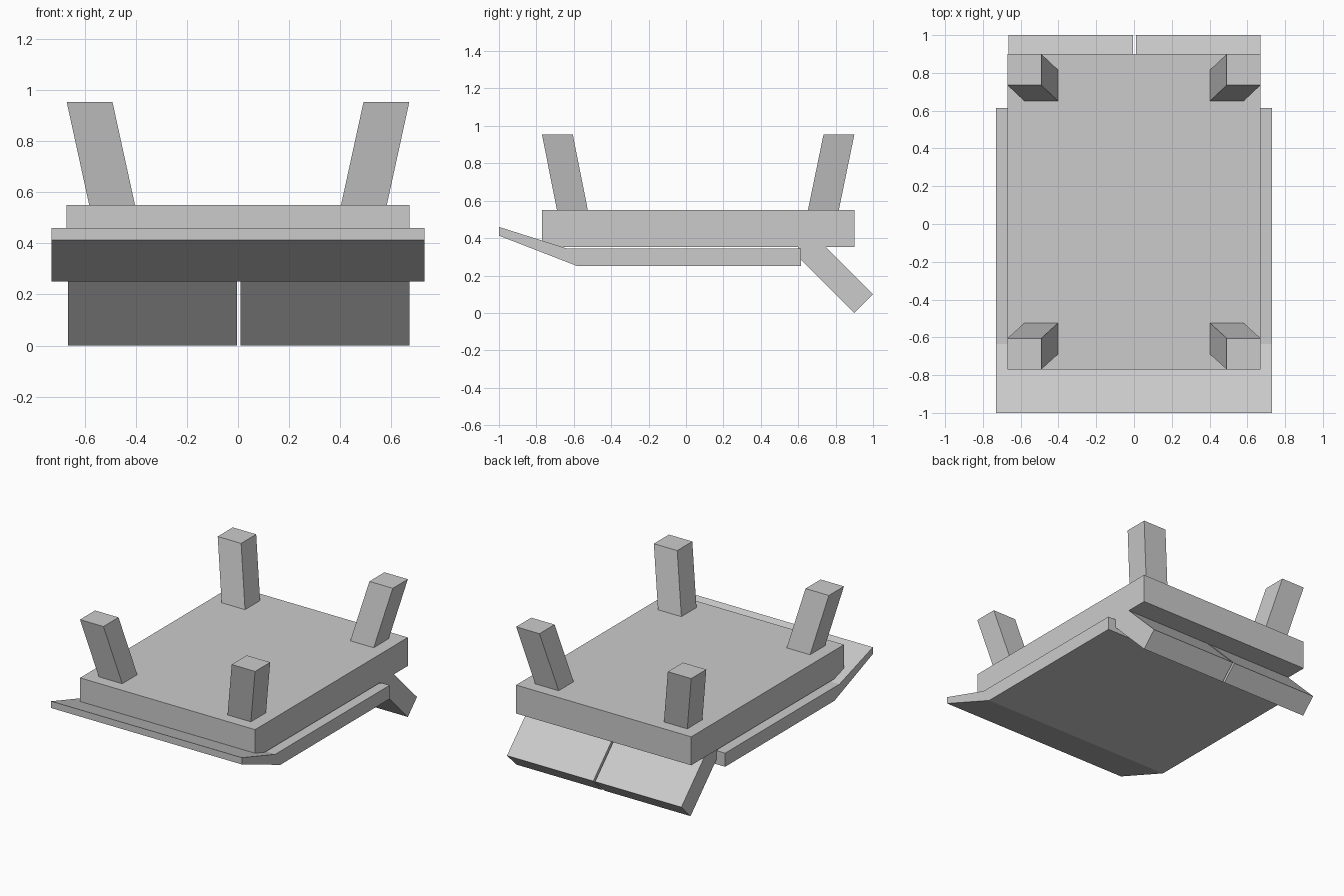
import bpy, bmesh

if "Cube" in bpy.data.objects:
    bpy.data.objects.remove(bpy.data.objects["Cube"])


def loft(name, bottom, top):
    """Solid between two matching closed loops of points."""
    bm = bmesh.new()
    a = [bm.verts.new(p) for p in bottom]
    b = [bm.verts.new(p) for p in top]
    n = len(a)
    bm.faces.new(a[::-1])
    bm.faces.new(b)
    for i in range(n):
        j = (i + 1) % n
        bm.faces.new((a[i], a[j], b[j], b[i]))
    bmesh.ops.recalc_face_normals(bm, faces=bm.faces)
    mesh = bpy.data.meshes.new(name)
    bm.to_mesh(mesh)
    bm.free()
    obj = bpy.data.objects.new(name, mesh)
    bpy.context.collection.objects.link(obj)
    return obj


def extrude_x(name, profile, x0, x1):
    """Side profile (y, z) extruded along x."""
    return loft(name, [(x0, y, z) for y, z in profile],
                [(x1, y, z) for y, z in profile])


def rect(x0, x1, y0, y1, z):
    return [(x0, y0, z), (x1, y0, z), (x1, y1, z), (x0, y1, z)]


# Main slab
loft("body", rect(-0.67, 0.67, -0.77, 0.90, 0.353),
     rect(-0.67, 0.67, -0.77, 0.90, 0.55))

# Lower plate with upturned front lip
extrude_x("lower_plate",
          [(-1.0, 0.46), (-1.0, 0.413), (-0.58, 0.25), (0.615, 0.25),
           (0.615, 0.344), (-0.635, 0.344)], -0.73, 0.73)

# Two rear flaps sloping down to the ground
flap = [(0.60, 0.30), (0.90, 0.0), (1.0, 0.10), (0.747, 0.353), (0.60, 0.353)]
extrude_x("rear_flap_left", flap, -0.665, -0.004)
extrude_x("rear_flap_right", flap, 0.01, 0.67)

# Four splayed posts
for side, s in (("left", -1), ("right", 1)):
    for end, b0, b1, t0, t1 in (("front", -0.69, -0.525, -0.77, -0.605),
                                ("back", 0.652, 0.817, 0.735, 0.90)):
        loft(f"{end}_post_{side}",
             rect(s * 0.403, s * 0.582, b0, b1, 0.55),
             rect(s * 0.491, s * 0.67, t0, t1, 0.953))
